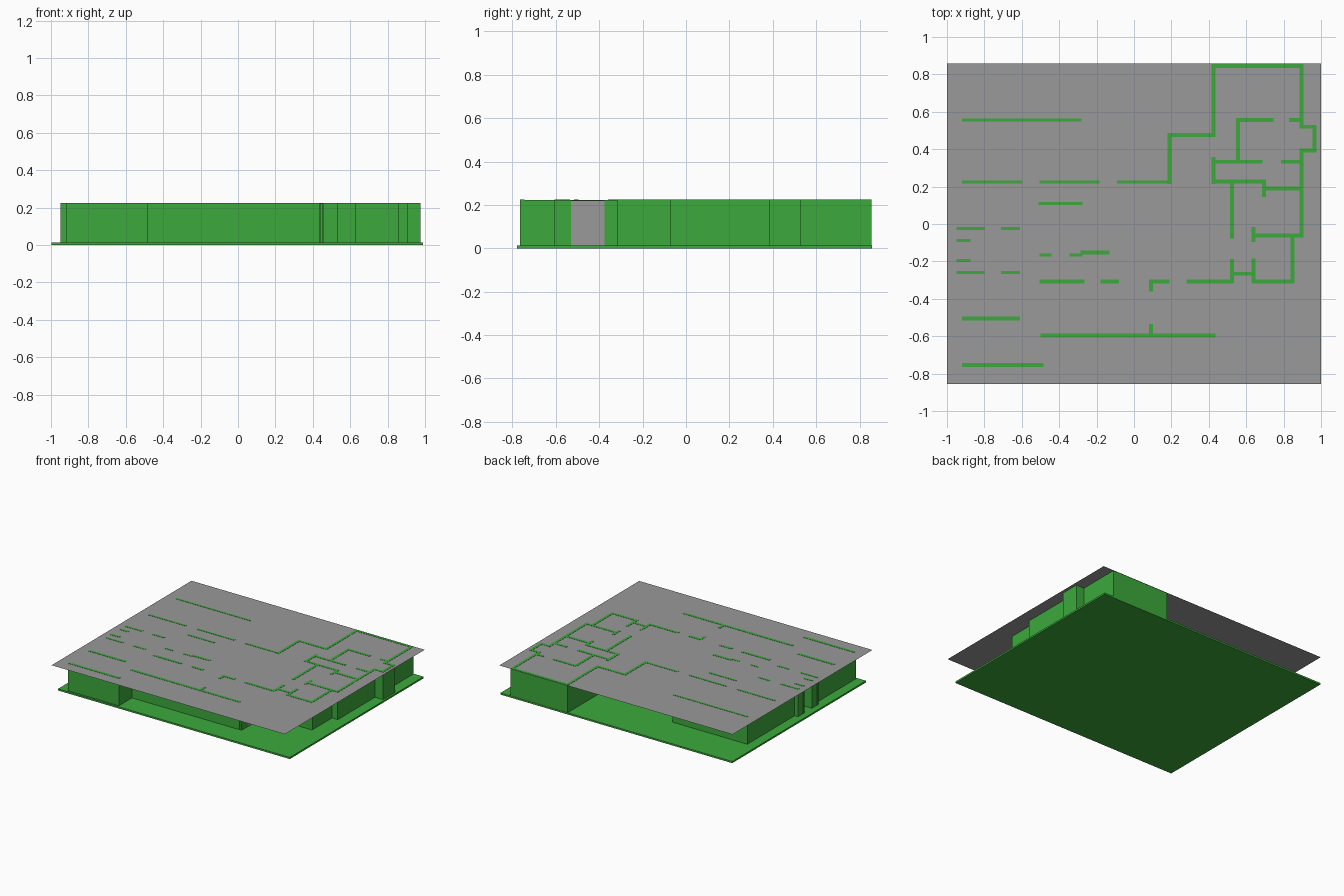
import bpy
import bmesh

if "Cube" in bpy.data.objects:
    bpy.data.objects.remove(bpy.data.objects["Cube"], do_unlink=True)


def make_material(name, color):
    mat = bpy.data.materials.new(name)
    mat.use_nodes = True
    mat.diffuse_color = color
    mat.node_tree.nodes["Principled BSDF"].inputs["Base Color"].default_value = color
    return mat


GREEN = make_material("wall green", (0.045, 0.40, 0.045, 1))
GREY = make_material("panel grey", (0.32, 0.32, 0.32, 1))

FLOOR_TOP = 0.013
CEILING = 0.2235
TALL = 0.225      # walls whose tops show through the ceiling
SHORT = 0.2225    # walls that stop just below the ceiling
THIN = 0.016
THICK = 0.021


def box(name, x_range, y_range, z_range, material=GREEN):
    bm = bmesh.new()
    bmesh.ops.create_cube(bm, size=1)
    for v in bm.verts:
        for axis, (low, high) in enumerate((x_range, y_range, z_range)):
            v.co[axis] = low if v.co[axis] < 0 else high
    mesh = bpy.data.meshes.new(name)
    bm.to_mesh(mesh)
    bm.free()
    mesh.materials.append(material)
    obj = bpy.data.objects.new(name, mesh)
    bpy.context.collection.objects.link(obj)
    return obj


def across(name, start, end, y, width=THICK, top=TALL):
    """Wall running along x."""
    box(name, (start, end), (y - width / 2, y + width / 2), (FLOOR_TOP, top))


def along(name, start, end, x, width=THICK, top=TALL):
    """Wall running along y."""
    box(name, (x - width / 2, x + width / 2), (start, end), (FLOOR_TOP, top))


def hidden(name, start, end, x):
    along(name, start, end, x, width=THIN, top=SHORT)


# Floor slab and the single-sheet ceiling
box("floor_slab", (-0.997, 0.99), (-0.78, 0.858), (0, FLOOR_TOP))
bpy.ops.mesh.primitive_plane_add(size=2, location=(0, 0.002, CEILING))
ceiling = bpy.context.object
ceiling.name = "ceiling_sheet"
ceiling.data.name = "ceiling_sheet"
for v in ceiling.data.vertices:
    v.co.y *= 0.857
ceiling.data.materials.append(GREY)

# West wing, walls running side to side
across("west_bedroom_back_wall", -0.92, -0.28, 0.555, THIN)
across("west_bedroom_front_wall", -0.92, -0.60, 0.225, THIN)
across("hall_back_wall", -0.505, -0.185, 0.225, THIN)
across("lounge_back_wall", -0.09, 0.19, 0.225, THIN)
across("closet_back_wall", -0.51, -0.275, 0.11, THIN)
for place, side in (("back", 1), ("front", -1)):
    middle = -0.142
    outer = middle + side * 0.117
    across(f"west_bath_{place}_outer_wall", -0.95, -0.80, outer, THIN)
    across(f"west_bath_{place}_inner_wall", -0.71, -0.61, outer, THIN)
    across(f"west_bath_{place}_jamb", -0.95, -0.875, middle + side * 0.053, THIN)
    hidden(f"west_bath_{place}_side_wall", *sorted((outer, middle + side * 0.045)), -0.94)
across("closet_front_left_wall", -0.505, -0.44, -0.165, THIN)
across("closet_front_right_wall", -0.345, -0.275, -0.165, THIN)
across("pantry_back_wall", -0.285, -0.13, -0.152)
across("entry_back_wall", -0.505, -0.265, -0.307)
across("entry_middle_pier", -0.18, -0.08, -0.307)
across("porch_back_pier", 0.08, 0.19, -0.307)
across("porch_back_wall", 0.28, 0.53, -0.307)
across("study_back_wall", -0.92, -0.61, -0.505)
across("study_front_wall", -0.92, -0.485, -0.755)
across("entry_front_wall", -0.50, 0.435, -0.595)
along("entry_back_stub", -0.36, -0.30, 0.092)
along("entry_front_stub", -0.59, -0.535, 0.092)

# West wing, walls running front to back under the ceiling
hidden("west_bedroom_side_wall", -0.025, 0.56, -0.912)
hidden("study_side_wall", -0.763, -0.26, -0.912)
hidden("west_bedroom_inner_wall", 0.225, 0.56, -0.288)
hidden("west_hall_back_wall", -0.03, 0.225, -0.618)
hidden("west_hall_front_wall", -0.51, -0.26, -0.618)
hidden("study_inner_wall", -0.763, -0.595, -0.493)
hidden("entry_left_wall", -0.595, -0.30, -0.493)
hidden("closet_left_wall", -0.17, 0.225, -0.497)
hidden("closet_right_wall", -0.17, 0.115, -0.283)
hidden("pantry_right_wall", -0.31, -0.15, -0.138)

# Entry end wall with a grey door set in its opening
hidden("entry_end_front_pier", -0.605, -0.53, 0.447)
hidden("entry_end_back_pier", -0.375, -0.30, 0.447)
box("entry_door", (0.439, 0.457), (-0.53, -0.375), (FLOOR_TOP, 0.22), GREY)

# East wing, outer shell
along("lounge_side_wall", 0.215, 0.485, 0.19)
across("lounge_step_wall", 0.18, 0.435, 0.475)
along("east_bedroom_left_wall", 0.465, 0.855, 0.425)
across("east_bedroom_back_wall", 0.415, 0.905, 0.845)
along("east_bedroom_right_wall", 0.515, 0.855, 0.896)
across("bay_back_wall", 0.886, 0.975, 0.52)
along("bay_side_wall", 0.385, 0.53, 0.965)
across("bay_front_wall", 0.886, 0.975, 0.393)
along("east_side_wall", -0.07, 0.40, 0.896)
across("east_step_wall", 0.635, 0.905, -0.062)
along("laundry_right_wall", -0.315, -0.055, 0.847)
across("laundry_front_wall", 0.63, 0.857, -0.307)
along("laundry_left_wall", -0.315, -0.185, 0.64)
along("laundry_door_stub", -0.095, -0.015, 0.64)
across("niche_front_wall", 0.52, 0.65, -0.266)
along("niche_left_wall", -0.315, -0.187, 0.524)

# East wing, inner partitions
along("kitchen_side_wall", -0.078, 0.235, 0.524)
across("kitchen_back_wall", 0.415, 0.705, 0.227)
along("kitchen_stub", 0.145, 0.235, 0.695)
across("utility_back_wall", 0.69, 0.90, 0.19)
along("east_hall_end_wall", 0.215, 0.358, 0.425)
across("east_hall_back_wall", 0.42, 0.688, 0.333)
across("east_bath_front_wall", 0.786, 0.90, 0.333)
along("east_bath_left_wall", 0.33, 0.565, 0.557)
across("east_bath_back_wall", 0.548, 0.746, 0.555)
across("east_bath_back_stub", 0.83, 0.90, 0.555)
